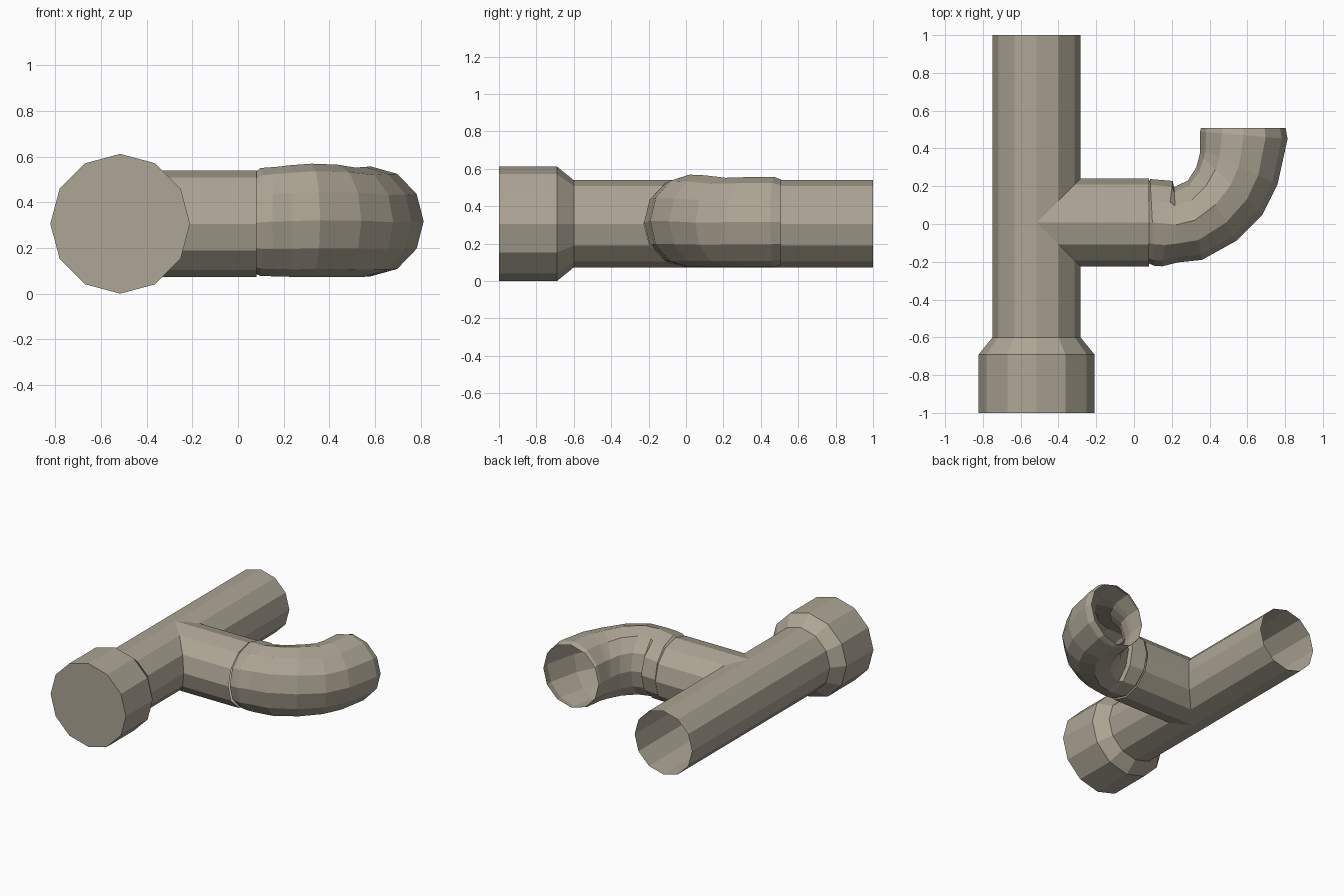
import bpy, bmesh, math
from mathutils import Vector

if "Cube" in bpy.data.objects:
    bpy.data.objects.remove(bpy.data.objects["Cube"])

N = 12                       # sides of every pipe
XC, YB, ZC = -0.516, 0.008, 0.306   # main axis x, branch axis y, shared height
R, R_SOCKET = 0.233, 0.306

mat = bpy.data.materials.new("taupe plastic")
mat.diffuse_color = (0.42, 0.38, 0.30, 1)
mat.use_nodes = True
mat.node_tree.nodes["Principled BSDF"].inputs["Base Color"].default_value = mat.diffuse_color


def angles():
    return [2 * math.pi * i / N for i in range(N)]


def add_ring(bm, points):
    return [bm.verts.new(p) for p in points]


def bridge(bm, a, b, keep=lambda i: True):
    for i in range(N):
        j = (i + 1) % N
        if keep(i):
            bm.faces.new((a[i], a[j], b[j], b[i]))


def finish(bm, name):
    bmesh.ops.remove_doubles(bm, verts=bm.verts, dist=0.0005)
    bmesh.ops.dissolve_degenerate(bm, edges=bm.edges, dist=0.0005)
    bmesh.ops.recalc_face_normals(bm, faces=bm.faces)
    mesh = bpy.data.meshes.new(name)
    bm.to_mesh(mesh)
    bm.free()
    mesh.materials.append(mat)
    bpy.context.collection.objects.link(bpy.data.objects.new(name, mesh))


# Straight pipe with a capped socket and a mitred opening for the branch
bm = bmesh.new()


def main_ring(r, y_of):
    return add_ring(bm, [(XC + r * math.cos(a), y_of(r * math.cos(a)),
                          ZC + r * math.sin(a)) for a in angles()])


cap = main_ring(R_SOCKET, lambda x: -1)
rings = [cap,
         main_ring(R_SOCKET, lambda x: -0.69),
         main_ring(R, lambda x: -0.60),
         main_ring(R, lambda x: YB - max(0, x))]
for a, b in zip(rings, rings[1:]):
    bridge(bm, a, b)
bm.faces.new(cap)
# the far side of the mitre, then on to the open end
after = main_ring(R, lambda x: YB + max(0, x))
end = main_ring(R, lambda x: 1)
bridge(bm, after, end)

# Side branch: its saddle edge matches the opening in the main pipe
saddle = add_ring(bm, [(XC + abs(R * math.cos(a)), YB + R * math.cos(a),
                        ZC + R * math.sin(a)) for a in angles()])
mouth = add_ring(bm, [(0.08, YB + R * math.cos(a), ZC + R * math.sin(a))
                      for a in angles()])
bridge(bm, saddle, mouth)
finish(bm, "tee_pipe")

# Elbow: (inner x, y), (outer x, y), bottom z, top z for each cross-section
sections = [
    ((0.080, 0.225), (0.080, -0.210), 0.085, 0.535),
    ((0.085, 0.238), (0.110, -0.222), 0.078, 0.550),
    ((0.205, 0.228), (0.150, -0.224), 0.075, 0.556),
    ((0.212, 0.195), (0.235, -0.203), 0.074, 0.562),
    ((0.285, 0.230), (0.360, -0.190), 0.074, 0.569),
    ((0.330, 0.300), (0.540, -0.090), 0.074, 0.565),
    ((0.348, 0.370), (0.680, 0.050), 0.074, 0.552),
    ((0.350, 0.400), (0.760, 0.210), 0.074, 0.555),
    ((0.350, 0.490), (0.813, 0.450), 0.076, 0.557),
    ((0.354, 0.508), (0.803, 0.508), 0.085, 0.543),
]
bm = bmesh.new()
prev = None
for inner, outer, z0, z1 in sections:
    p, q = Vector((*inner, 0)), Vector((*outer, 0))
    mid, half = (p + q) / 2, (q - p) / 2
    ring = add_ring(bm, [mid + half * math.cos(a) + Vector(
        (0, 0, (z0 + z1) / 2 + (z1 - z0) / 2 * math.sin(a))) for a in angles()])
    if prev:
        bridge(bm, prev, ring)
    prev = ring
finish(bm, "elbow")

# Back half of the main pipe behind the junction is a strip that pinches to
# one line, so nothing more is needed there: the rings share the same edge.
